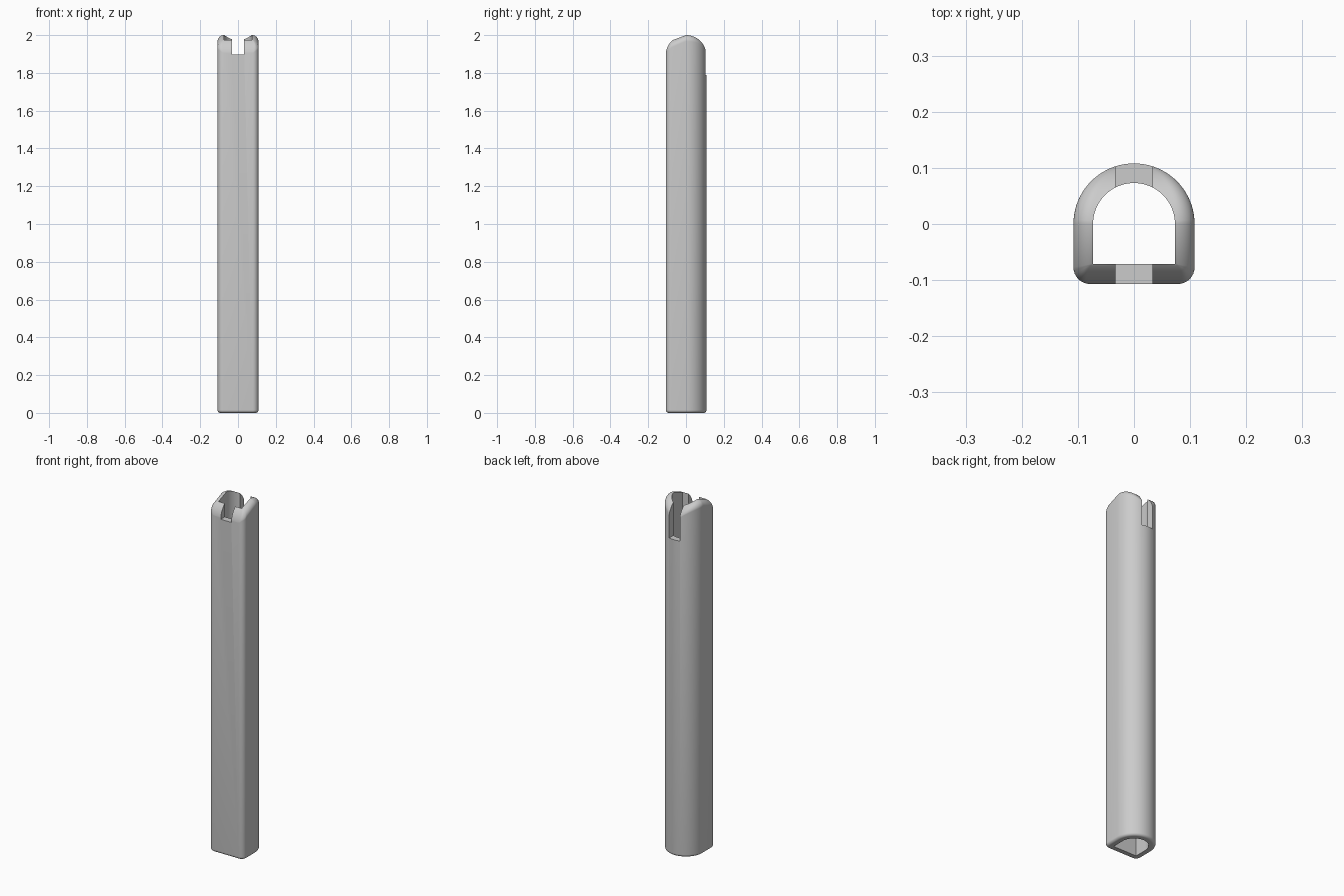
import bpy, bmesh
from math import sin, cos, pi, radians, sqrt

if "Cube" in bpy.data.objects:
    bpy.data.objects.remove(bpy.data.objects["Cube"])

R = 0.108                 # outer radius of the rounded back
WALL = 0.035
HEIGHT = 2.0
CROWN = HEIGHT - R        # height where the domed top begins
TOP_FILLET, FOOT_FILLET = 0.033, 0.015

grey = bpy.data.materials.new("plain grey")
grey.use_nodes = True
colour = (0.6, 0.6, 0.6, 1)
grey.diffuse_color = colour
grey.node_tree.nodes["Principled BSDF"].inputs["Base Color"].default_value = colour


def outline(radius, front, corner):
    """D-shaped section as (x, y, side-facing amount)."""
    arcs = [(radius - corner, front + corner, corner, -90, 0, 8),
            (0, 0, radius, 0, 180, 40),
            (corner - radius, front + corner, corner, 180, 270, 8)]
    points = []
    for cx, cy, r, start, end, steps in arcs:
        for i in range(steps + 1):
            a = radians(start + (end - start) * i / steps)
            points.append((cx + r * cos(a), cy + r * sin(a), cos(a)))
    return points


def crown_height(y, depth, facing):
    """Half-round top, with its side edges filleted."""
    z = CROWN + sqrt(max(0, R * R - y * y))
    r = TOP_FILLET * facing * facing
    if depth < r:
        z -= r - sqrt(max(0, r * r - (r - depth) ** 2))
    return z


outer = outline(R, -0.107, 0.03)
inner = outline(R - WALL, -0.071, 0)


def blend(t):
    return [(o[0] + (i[0] - o[0]) * t, o[1] + (i[1] - o[1]) * t, o[2])
            for o, i in zip(outer, inner)]


# Rings running up the outside, over the rim and down the bore
rings = []
for k in range(7):
    a = k / 6 * pi / 2
    inset = FOOT_FILLET * (1 - sin(a)) / WALL
    z = FOOT_FILLET * (1 - cos(a))
    rings.append([(x, y, z) for x, y, f in blend(inset)])
for k in range(15):
    t = 1 - cos(k / 14 * pi / 2)
    rings.append([(x, y, crown_height(y, t * WALL, f)) for x, y, f in blend(t)])
rings.append([(x, y, 0) for x, y, f in inner])

bm = bmesh.new()
loops = [[bm.verts.new(p) for p in ring] for ring in rings]
for k, low in enumerate(loops):
    high = loops[(k + 1) % len(loops)]
    for i in range(len(low)):
        j = (i + 1) % len(low)
        bm.faces.new((low[i], low[j], high[j], high[i]))
bmesh.ops.remove_doubles(bm, verts=bm.verts, dist=1e-5)
bmesh.ops.recalc_face_normals(bm, faces=bm.faces)
mesh = bpy.data.meshes.new("slotted_tube")
bm.to_mesh(mesh)
bm.free()
mesh.materials.append(grey)
tube = bpy.data.objects.new("slotted_tube", mesh)
bpy.context.collection.objects.link(tube)


# Front and back slots in the rim
def cut_slot(name, y, floor):
    bpy.ops.mesh.primitive_cube_add(size=1, location=(0, y, floor + 0.2))
    cutter = bpy.context.object
    cutter.name = name
    cutter.scale = (0.066, 0.16, 0.4)
    cutter.hide_render = True
    cutter.data.materials.append(grey)
    bpy.context.view_layer.update()
    cut = tube.modifiers.new(name, "BOOLEAN")
    cut.operation = "DIFFERENCE"
    cut.solver = "EXACT"
    cut.object = cutter
    bpy.context.view_layer.objects.active = tube
    bpy.ops.object.modifier_apply(modifier=name)
    bpy.data.objects.remove(cutter)


cut_slot("front_slot", -0.11, 1.897)
cut_slot("back_slot", 0.11, 1.79)

bpy.ops.object.select_all(action="DESELECT")
tube.select_set(True)
bpy.context.view_layer.objects.active = tube
bpy.ops.object.shade_smooth_by_angle(angle=radians(30))
